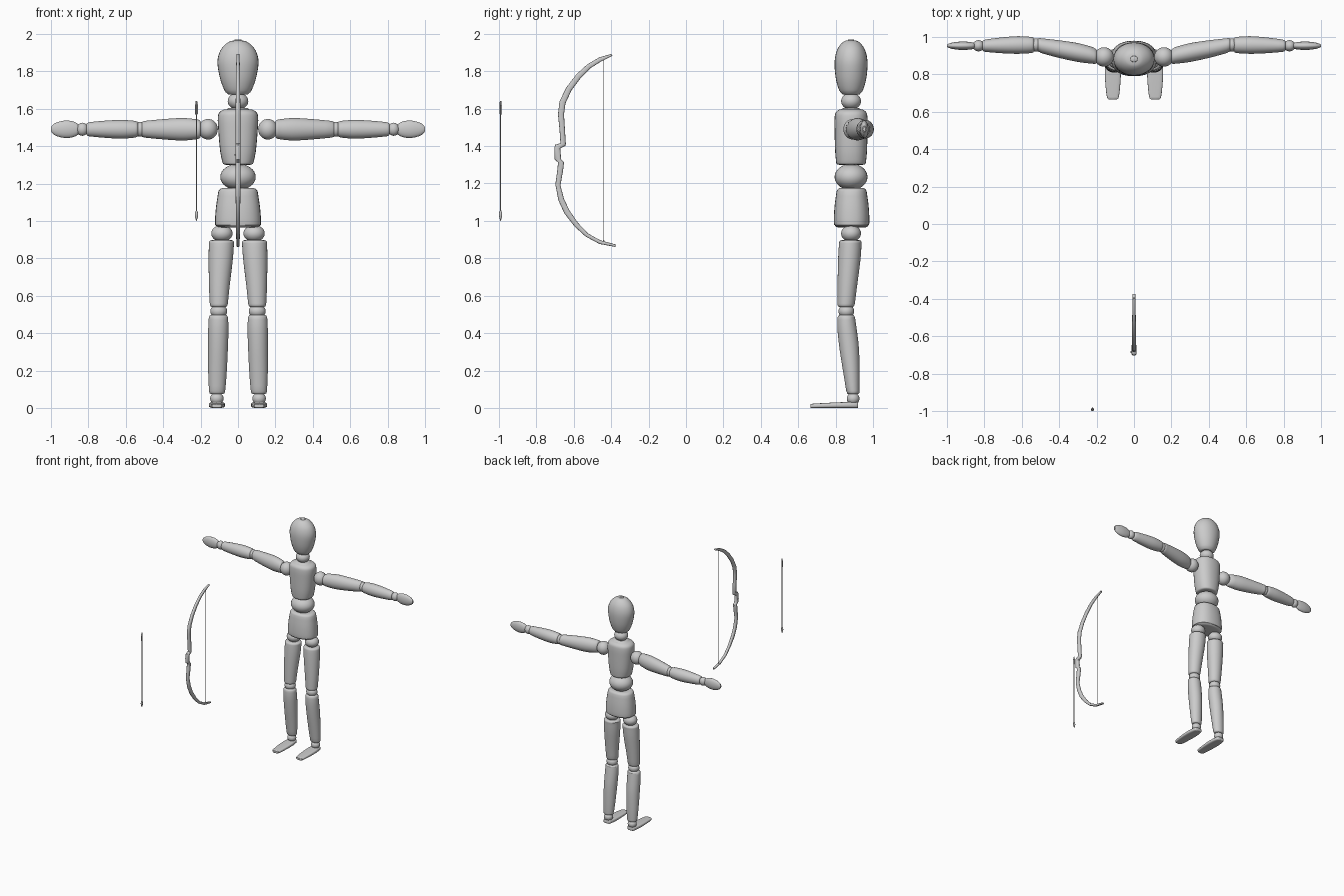
import bpy, bmesh, math
from mathutils import Vector as V


def finish(name, bm, angle=40):
    bmesh.ops.recalc_face_normals(bm, faces=bm.faces)
    me = bpy.data.meshes.new(name)
    bm.to_mesh(me)
    bm.free()
    ob = bpy.data.objects.new(name, me)
    bpy.context.collection.objects.link(ob)
    bpy.ops.object.select_all(action='DESELECT')
    ob.select_set(True)
    bpy.context.view_layer.objects.active = ob
    bpy.ops.object.shade_smooth_by_angle(angle=math.radians(angle))
    return ob


def skin(name, rings, n=28, power=2.0):
    """Bridge superelliptic rings given as (centre, half-axis, half-axis)."""
    bm = bmesh.new()
    loops = []
    for c, u, v in rings:
        loop = []
        for i in range(n):
            a = 2 * math.pi * i / n
            ca, sa = math.cos(a), math.sin(a)
            loop.append(bm.verts.new(
                c + u * math.copysign(abs(ca) ** (2 / power), ca)
                + v * math.copysign(abs(sa) ** (2 / power), sa)))
        loops.append(loop)
    for a, b in zip(loops, loops[1:]):
        for i in range(n):
            bm.faces.new((a[i], a[(i + 1) % n], b[(i + 1) % n], b[i]))
    bm.faces.new(loops[0])
    bm.faces.new(loops[-1])
    return finish(name, bm)


def refine(st, k=4):
    """Catmull-Rom interpolation of station tuples."""
    out = []
    for i in range(len(st) - 1):
        p = [st[max(i - 1, 0)], st[i], st[i + 1], st[min(i + 2, len(st) - 1)]]
        for j in range(k):
            t = j / k
            out.append([0.5 * (2 * b + (c - a) * t + (2 * a - 5 * b + 4 * c - d) * t * t
                               + (3 * b - a - 3 * c + d) * t ** 3) for a, b, c, d in zip(*p)])
    return out + [list(st[-1])]


def limb(name, axis, stations, end=0.01, power=2.0):
    """Rounded body part; stations are (along, centre1, centre2, half1, half2)."""
    st = refine(stations)
    s = math.copysign(1, st[-1][0] - st[0][0])
    first, last = list(st[0]), list(st[-1])
    st[0][0] += s * end
    st[-1][0] -= s * end
    st = [q for q in st if s * st[0][0] <= s * q[0] <= s * st[-1][0]]
    ends = lambda q, d, f: [q[0] + d, q[1], q[2], q[3] * f, q[4] * f]
    st = ([ends(first, 0, .8), ends(first, s * end * .3, .93)] + st
          + [ends(last, -s * end * .3, .93), ends(last, 0, .8)])
    place = {'x': lambda t, a, b: V((t, a, b)), 'y': lambda t, a, b: V((a, t, b)),
             'z': lambda t, a, b: V((a, b, t))}[axis]
    return skin(name, [(place(t, a, b), place(0, r, 0), place(0, 0, q))
                       for t, a, b, r, q in st], power=power)


def ball(name, c, r):
    bm = bmesh.new()
    bmesh.ops.create_uvsphere(bm, u_segments=28, v_segments=16, radius=1)
    bmesh.ops.scale(bm, vec=r, verts=bm.verts)
    bmesh.ops.translate(bm, vec=c, verts=bm.verts)
    return finish(name, bm)


def lathe(name, x, y, prof, n=12):
    return skin(name, [(V((x, y, z)), V((r, 0, 0)), V((0, r, 0))) for z, r in prof], n)


# Head and trunk
Y = 0.882
limb("head", 'z', [(1.675, 0, Y, .058, .05), (1.71, 0, Y, .078, .068), (1.77, 0, Y, .098, .083),
                   (1.85, 0, Y, .11, .088), (1.91, 0, Y, .095, .076), (1.95, 0, Y, .06, .05),
                   (1.97, 0, Y, .02, .017)], .006)
ball("neck_joint", (0, Y, 1.64), (.055, .053, .045))
limb("chest", 'z', [(1.30, 0, Y, .08, .078), (1.37, 0, Y, .095, .085), (1.48, 0, Y, .105, .088),
                    (1.55, 0, Y, .108, .088), (1.582, 0, Y, .098, .08), (1.603, 0, Y, .06, .05)],
     .006, 2.3)
ball("waist_joint", (0, Y, 1.235), (.095, .088, .07))
limb("pelvis", 'z', [(.965, 0, .885, .12, .09), (1.0, 0, .885, .123, .095), (1.08, 0, .885, .117, .091),
                     (1.175, 0, .885, .102, .078)], .012, 2.3)

for side, s in (("right", -1), ("left", 1)):
    # Legs
    ball(side + "_hip_joint", (s * .086, .882, .933), (.057, .053, .045))
    limb(side + "_thigh", 'z', [(.54, s * .103, .855, .047, .045), (.65, s * .1, .862, .055, .052),
                                (.8, s * .092, .873, .065, .06), (.897, s * .088, .879, .067, .06)])
    ball(side + "_knee_joint", (s * .103, .857, .517), (.045, .042, .038))
    limb(side + "_shin", 'z', [(.075, s * .112, .893, .042, .034), (.18, s * .11, .885, .049, .043),
                               (.32, s * .107, .872, .053, .052), (.43, s * .105, .86, .054, .051),
                               (.497, s * .105, .856, .05, .045)])
    ball(side + "_ankle_joint", (s * .113, .893, .05), (.036, .034, .033))
    limb(side + "_foot", 'y', [(.665, s * .113, .011, .025, .011), (.69, s * .113, .012, .034, .012),
                               (.78, s * .113, .0145, .042, .0145), (.86, s * .113, .016, .042, .016),
                               (.92, s * .113, .016, .032, .016)], .006, 3.5)
    # Arms
    ball(side + "_shoulder_joint", (s * .16, .893, 1.49), (.052, .052, .055))
    limb(side + "_upper_arm", 'x', [(s * .2, .897, 1.49, .042, .05), (s * .29, .915, 1.49, .05, .06),
                                    (s * .4, .935, 1.49, .047, .054),
                                    (s * .515, .957, 1.49, .038, .043)])
    ball(side + "_elbow_joint", (s * .523, .957, 1.49), (.032, .036, .04))
    limb(side + "_forearm", 'x', [(s * .535, .957, 1.49, .042, .043), (s * .62, .957, 1.49, .047, .05),
                                  (s * .72, .955, 1.49, .041, .045),
                                  (s * .81, .953, 1.49, .031, .036)])
    ball(side + "_wrist_joint", (s * .832, .953, 1.49), (.031, .03, .035))
    limb(side + "_hand", 'x', [(s * .852, .953, 1.49, .016, .028), (s * .885, .953, 1.49, .021, .043),
                               (s * .93, .953, 1.49, .022, .046), (s * .975, .953, 1.49, .016, .034),
                               (s * 1.0, .953, 1.49, .008, .014)], .004)

# Bow: front edge (y, z) paired with back edge (y, z), top to bottom
edges = [(-.398, 1.893, -.393, 1.882), (-.463, 1.874, -.452, 1.853), (-.527, 1.837, -.511, 1.816),
         (-.586, 1.783, -.564, 1.762), (-.639, 1.714, -.612, 1.698), (-.676, 1.639, -.644, 1.628),
         (-.684, 1.57, -.652, 1.57), (-.676, 1.489, -.647, 1.489), (-.671, 1.415, -.642, 1.409),
         (-.70, 1.407, -.645, 1.401), (-.703, 1.388, -.671, 1.388), (-.703, 1.329, -.668, 1.329),
         (-.684, 1.313, -.652, 1.313), (-.687, 1.276, -.657, 1.268), (-.698, 1.195, -.671, 1.19),
         (-.682, 1.11, -.652, 1.118), (-.65, 1.04, -.623, 1.056), (-.596, .971, -.575, .987),
         (-.537, .917, -.524, .933), (-.463, .877, -.457, .896), (-.377, .861, -.374, .874)]
rings = []
for i, (a, b, c, d) in enumerate(edges):
    w = .008 + .006 * math.sin(math.pi * i / (len(edges) - 1))
    rings.append((V((0, (a + c) / 2, (b + d) / 2)), V((w, 0, 0)), V((0, (c - a) / 2, (d - b) / 2))))
skin("bow", rings, 16, 2.8)
limb("arrow_rest", 'x', [(-.02, -.685, 1.355, .006, .004), (0, -.685, 1.355, .006, .004)], .002)

# Bow string with thicker wrapped ends
lathe("bow_string", 0, -.44, [(.878, .0045), (.895, .0045), (.897, .002), (1.86, .002),
                              (1.862, .0045), (1.878, .0045)], 8)

# Arrow pointing down, with three vanes at the top
AX, AY = -.222, -.991
lathe("arrow_shaft", AX, AY, [(1.04, .0035), (1.62, .0035), (1.622, .005), (1.64, .004)])
lathe("arrow_head", AX, AY, [(1.0, .001), (1.015, .006), (1.03, .009), (1.045, .008), (1.055, .0035)])
for k in range(3):
    a = math.radians(90 + 120 * k)
    d = V((math.cos(a), math.sin(a), 0))
    bm = bmesh.new()
    bmesh.ops.create_cube(bm, size=1)
    for v in bm.verts:
        out = v.co.x > 0
        z = 1.59 + v.co.z * .05 + (.008 if out else 0)
        v.co = V((AX, AY, z)) + d * (.0085 if out else .002) + V((-d.y, d.x, 0)) * v.co.y * .0016
    finish("arrow_vane", bm)
